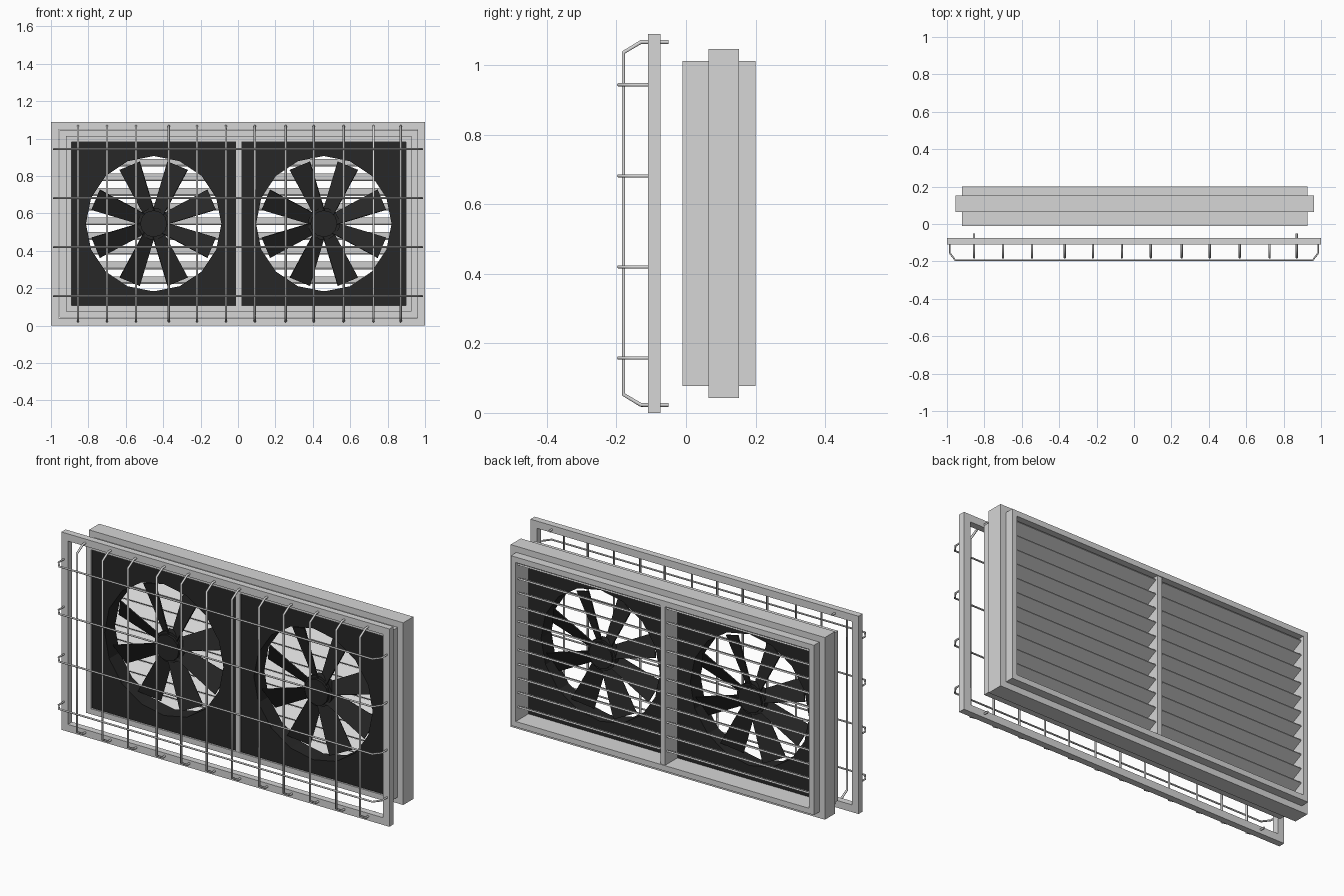
import bpy
from math import sin, cos, pi, radians
from mathutils import Vector

cube = bpy.data.objects.get("Cube")
if cube:
    bpy.data.objects.remove(cube, do_unlink=True)


def material(name, value):
    m = bpy.data.materials.new(name)
    m.use_nodes = True
    color = (value, value, value, 1)
    m.diffuse_color = color
    m.node_tree.nodes["Principled BSDF"].inputs["Base Color"].default_value = color
    return m


GREY = material("light_grey_metal", 0.67)
BLACK = material("black_plastic", 0.02)


def link(name, data, mat):
    obj = bpy.data.objects.new(name, data)
    data.materials.append(mat)
    bpy.context.collection.objects.link(obj)
    return obj


def to_mesh(obj):
    bpy.ops.object.select_all(action='DESELECT')
    bpy.context.view_layer.objects.active = obj
    obj.select_set(True)
    bpy.ops.object.convert(target='MESH')


def add_spline(curve, points, closed):
    s = curve.splines.new('POLY')
    s.points.add(len(points) - 1)
    for p, co in zip(s.points, points):
        p.co = (*co, 1)
    s.use_cyclic_u = closed


def plate(name, loops, y0, y1, mat):
    """Upright plate: outer outline plus holes, extruded from y0 to y1."""
    curve = bpy.data.curves.new(name, 'CURVE')
    curve.dimensions = '2D'
    curve.fill_mode = 'BOTH'
    curve.extrude = (y1 - y0) / 2
    for loop in loops:
        add_spline(curve, [(x, z, 0) for x, z in loop], True)
    obj = link(name, curve, mat)
    obj.rotation_euler.x = pi / 2
    obj.location.y = (y0 + y1) / 2
    to_mesh(obj)
    bpy.ops.object.shade_flat()


def wire(name, points, radius):
    curve = bpy.data.curves.new(name, 'CURVE')
    curve.dimensions = '3D'
    curve.bevel_depth = radius
    curve.bevel_resolution = 3
    curve.use_fill_caps = True
    add_spline(curve, points, False)
    to_mesh(link(name, curve, GREY))
    bpy.ops.object.shade_smooth_by_angle(angle=radians(50))


def sheet(name, corners, thickness, mat):
    """Four-cornered sheet with an even thickness."""
    mesh = bpy.data.meshes.new(name)
    mesh.from_pydata(corners, [], [(0, 1, 2, 3)])
    solid = link(name, mesh, mat).modifiers.new("thickness", 'SOLIDIFY')
    solid.thickness = thickness
    solid.offset = 0


def rect(x0, x1, z0, z1):
    return [(x0, z0), (x1, z0), (x1, z1), (x0, z1)]


def circle(cx, cz, r, n, turn=0.0):
    return [(cx + r * cos(2 * pi * i / n + turn), cz + r * sin(2 * pi * i / n + turn))
            for i in range(n)]


MID = 0.545     # height of the centre line
BODY_X = 0.004  # the housing sits slightly off the guard's centre


def inset_rect(half_x, half_z, cx=0.0):
    return rect(cx - half_x, cx + half_x, MID - half_z, MID + half_z)


# Housing, collar and centre divider
opening = inset_rect(0.894, 0.438, BODY_X)
plate("housing", [inset_rect(0.924, 0.468, BODY_X), opening], -0.01, 0.2, GREY)
plate("housing_collar", [inset_rect(0.958, 0.502, BODY_X), inset_rect(0.922, 0.466, BODY_X)],
      0.065, 0.153, GREY)
plate("centre_divider", [inset_rect(0.014, 0.44, BODY_X)], -0.008, 0.195, GREY)

# Guard frame
plate("guard_frame", [inset_rect(1.0, 0.545), inset_rect(0.96, 0.505)], -0.11, -0.074, GREY)

# Upright guard wires; the outermost pair run through the frame
xs = [-0.855, -0.70, -0.545, -0.37, -0.22, -0.065, 0.09, 0.255, 0.405, 0.565, 0.725, 0.87]
for i, x in enumerate(xs):
    end = -0.05 if i in (0, len(xs) - 1) else -0.105
    half = [(end, 0.522), (-0.13, 0.522), (-0.18, 0.492)]
    path = [(x, y, MID + h) for y, h in half] + [(x, y, MID - h) for y, h in reversed(half)]
    wire(f"upright_wire_{i + 1}", path, 0.0058)

# Cross wires
for i in range(4):
    z = 0.158 + i * 0.262
    half = [(0.985, -0.105), (0.985, -0.155), (0.955, -0.194)]
    path = [(-x, y, z) for x, y in half] + [(x, y, z) for x, y in reversed(half)]
    wire(f"cross_wire_{i + 1}", path, 0.0048)


def fan_blade(name, cx, angle):
    out = Vector((cos(angle), 0, sin(angle)))
    side = Vector((-sin(angle), 0, cos(angle)))
    centre = Vector((cx, 0.058, MID))

    def corner(r, w, pitch):
        return centre + out * r + side * w + Vector((0, pitch, 0))

    sheet(name, [corner(0.06, -0.03, -0.02), corner(0.06, 0.03, 0.02),
                 corner(0.336, 0.058, 0.025), corner(0.336, -0.058, -0.025)], 0.006, BLACK)


for side, sign in (("right", -1), ("left", 1)):
    # Thick panel with a round duct through it
    cx = BODY_X + sign * 0.455
    x0, x1 = sorted((BODY_X + sign * 0.894, BODY_X + sign * 0.014))
    plate(f"{side}_fan_panel", [rect(x0, x1, MID - 0.438, MID + 0.438),
                                circle(cx, MID, 0.362, 16)], 0.0, 0.09, BLACK)

    # Fan
    plate(f"{side}_fan_hub", [circle(cx, MID, 0.072, 12)], 0.025, 0.09, BLACK)
    plate(f"{side}_fan_hub_ring", [circle(cx, MID, 0.086, 12, pi / 12)], 0.04, 0.08, BLACK)
    for i in range(8):
        fan_blade(f"{side}_fan_blade_{i + 1}", cx, (i + 0.5) * pi / 4)

    # Sloping louvre slats behind this fan
    for i in range(11):
        z = 0.148 + i * 0.0785
        y0, y1, rise = 0.115, 0.183, 0.034
        sheet(f"{side}_slat_{i + 1}", [(x0, y0, z), (x1, y0, z),
                                       (x1, y1, z + rise), (x0, y1, z + rise)], 0.008, GREY)
